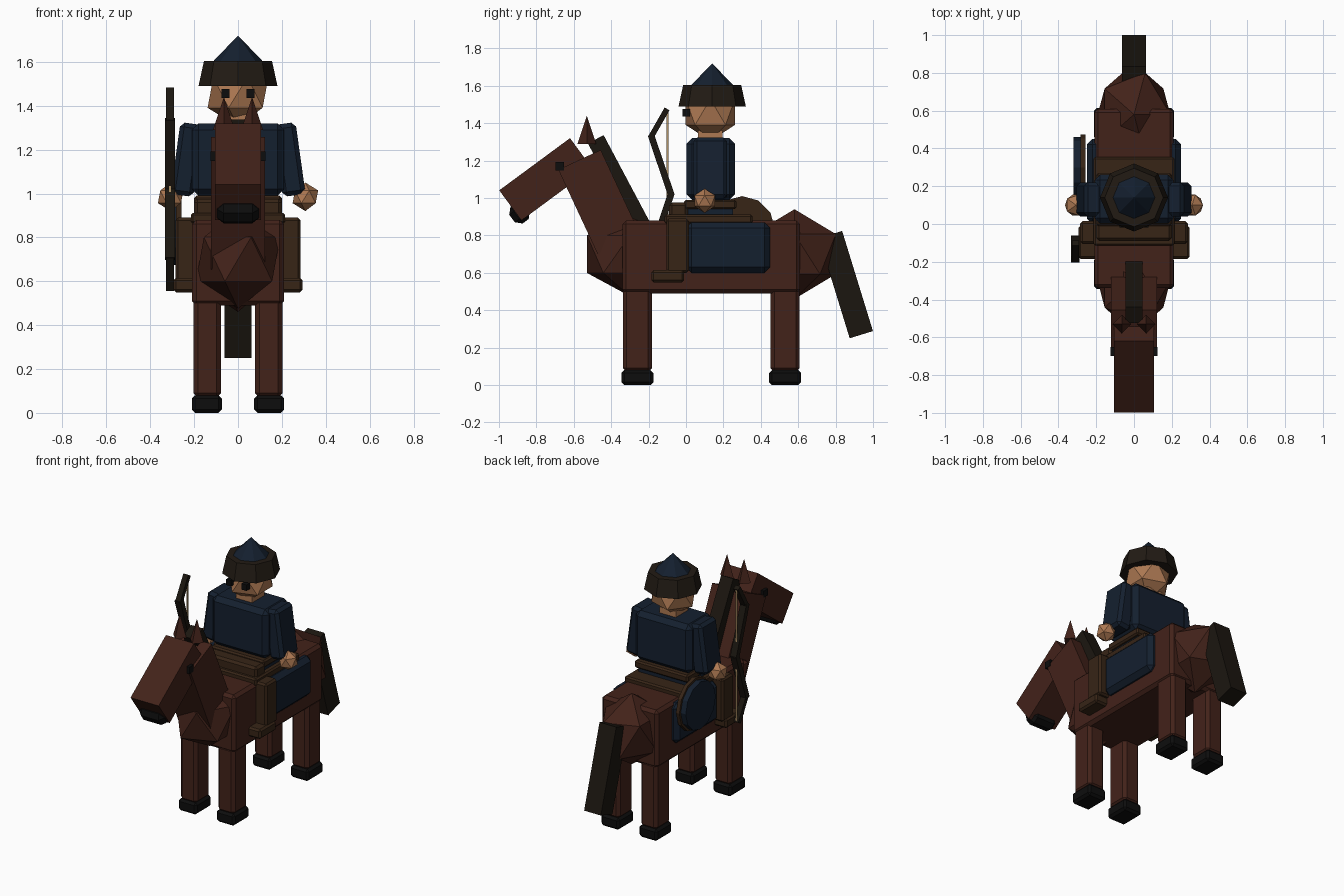
import bpy
from math import radians, atan2, hypot, pi
from mathutils import Vector

default = bpy.data.objects.get("Cube")
if default:
    bpy.data.objects.remove(default, do_unlink=True)


def material(name, rgb):
    mat = bpy.data.materials.new(name)
    mat.use_nodes = True
    color = (*rgb, 1)
    mat.diffuse_color = color
    node = mat.node_tree.nodes["Principled BSDF"]
    node.inputs["Base Color"].default_value = color
    node.inputs["Roughness"].default_value = 0.9
    return mat


COAT = material("coat", (0.055, 0.016, 0.010))
DARK = material("dark_hair", (0.011, 0.008, 0.005))
LEATHER = material("leather", (0.038, 0.018, 0.008))
CLOTH = material("cloth", (0.007, 0.014, 0.028))
SKIN = material("skin", (0.42, 0.19, 0.085))
FUR = material("fur", (0.016, 0.011, 0.007))
BLACK = material("black", (0.004, 0.004, 0.004))
CORD = material("cord", (0.45, 0.30, 0.14))


def finish(name, mat, size=(1, 1, 1), rot=(0, 0, 0), bevel=0):
    ob = bpy.context.object
    ob.name = name
    ob.scale = size
    ob.rotation_euler = [radians(a) for a in rot]
    bpy.ops.object.transform_apply(location=False, rotation=False, scale=True)
    ob.data.materials.append(mat)
    if bevel:
        mod = ob.modifiers.new("Bevel", 'BEVEL')
        mod.width = bevel
        mod.segments = 1
    return ob


def box(name, mat, center, size, rot=(0, 0, 0), bevel=0):
    bpy.ops.mesh.primitive_cube_add(size=1, location=center)
    return finish(name, mat, size, rot, bevel)


def ball(name, mat, center, radii):
    bpy.ops.mesh.primitive_ico_sphere_add(subdivisions=1, radius=1, location=center)
    return finish(name, mat, radii)


def cone(name, mat, center, r1, r2, depth, sides, rot=(0, 0, 0)):
    bpy.ops.mesh.primitive_cone_add(vertices=sides, radius1=r1, radius2=r2,
                                    depth=depth, location=center)
    return finish(name, mat, rot=rot)


def limb(name, mat, x, a, b, width, thick):
    # Box running between two (y, z) points
    dy, dz = b[0] - a[0], b[1] - a[1]
    center = (x, (a[0] + b[0]) / 2, (a[1] + b[1]) / 2)
    ob = box(name, mat, center, (width, thick, hypot(dy, dz) + thick / 2))
    ob.rotation_euler.x = atan2(-dy, dz)
    return ob


# Horse trunk, neck and head
box("horse_body", COAT, (0, 0.135, 0.685), (0.42, 0.95, 0.39), bevel=0.02)
ball("horse_chest", COAT, (0, -0.3, 0.7), (0.215, 0.27, 0.225))
ball("horse_rump", COAT, (0, 0.58, 0.7), (0.215, 0.26, 0.24))
box("horse_neck", COAT, (0, -0.453, 0.955), (0.245, 0.25, 0.55), (25, 0, 0))
box("horse_head", COAT, (0, -0.75, 1.10), (0.21, 0.47, 0.2), (36.4, 0, 0))
box("muzzle", BLACK, (0, -0.89, 0.92), (0.19, 0.1, 0.11), (36.4, 0, 0), 0.03)
box("mane", DARK, (0, -0.358, 1.08), (0.09, 0.095, 0.53), (28, 0, 0))
box("tail", DARK, (0, 0.855, 0.537), (0.125, 0.13, 0.56), (17.1, 0, 0))

# Saddle and rider trunk
box("saddle", LEATHER, (0, 0.12, 0.887), (0.43, 0.47, 0.05), bevel=0.01)
box("pommel", LEATHER, (0, -0.04, 0.935), (0.4, 0.1, 0.08), bevel=0.015)
box("hips", CLOTH, (0, 0.13, 0.93), (0.36, 0.24, 0.1))
box("belt", LEATHER, (0, 0.13, 0.965), (0.40, 0.28, 0.05), bevel=0.01)
box("torso", CLOTH, (0, 0.132, 1.155), (0.42, 0.26, 0.33), bevel=0.03)
box("rider_neck", SKIN, (0, 0.13, 1.33), (0.12, 0.13, 0.06))
ball("rider_head", SKIN, (0, 0.13, 1.46), (0.155, 0.155, 0.155))

# Hat: fur brim and pointed crown
cone("hat_brim", FUR, (0, 0.14, 1.547), 0.18, 0.155, 0.115, 8)
cone("hat_crown", CLOTH, (0, 0.14, 1.655), 0.125, 0, 0.13, 8)

# Paired parts
for side, label in ((1, "left"), (-1, "right")):
    for y, end in ((-0.26, "front"), (0.53, "rear")):
        box(f"{end}_{label}_leg", COAT, (0.14 * side, y, 0.295),
            (0.125, 0.155, 0.45), bevel=0.02)
        box(f"{end}_{label}_hoof", BLACK, (0.142 * side, y, 0.04),
            (0.137, 0.17, 0.08), bevel=0.015)
    box(f"{label}_horse_eye", BLACK, (0.11 * side, -0.675, 1.17), (0.03, 0.045, 0.045))
    cone(f"{label}_horse_ear", COAT, (0.064 * side, -0.53, 1.365), 0.05, 0, 0.15, 4)
    box(f"{label}_thigh", CLOTH, (0.175 * side, 0.225, 0.735),
        (0.15, 0.45, 0.27), bevel=0.03)
    box(f"{label}_boot", LEATHER, (0.235 * side, -0.045, 0.745),
        (0.10, 0.12, 0.29), bevel=0.012)
    box(f"{label}_foot", LEATHER, (0.245 * side, -0.097, 0.582),
        (0.1, 0.175, 0.065), bevel=0.012)
    box(f"{label}_arm", CLOTH, (0.233 * side, 0.13, 1.155),
        (0.105, 0.18, 0.33), (0, -8 * side, 0), 0.02)
    ball(f"{label}_hand", SKIN, (0.307 * side, 0.1, 0.985), (0.065,) * 3)
    box(f"{label}_eye", BLACK, (0.057 * side, 0.002, 1.456), (0.037, 0.04, 0.04))

# Round shield on the right flank
cone("shield_back", LEATHER, (-0.27, 0.3, 0.835), 0.175, 0.175, 0.025, 12, (0, 90, 0))
cone("shield_face", CLOTH, (-0.3, 0.3, 0.835), 0.16, 0.16, 0.04, 12, (0, 90, 0))

# Recurve bow with string, mirrored about the grip
for up, label in ((1, "upper"), (-1, "lower")):
    grip, bend, tip = [(y, 1.02 + up * h) for y, h in
                       ((-0.08, 0), (-0.185, 0.31), (-0.105, 0.45))]
    limb(f"{label}_bow_limb", DARK, -0.31, grip, bend, 0.045, 0.035)
    limb(f"{label}_bow_tip", DARK, -0.31, bend, tip, 0.037, 0.03)
limb("bow_string", CORD, -0.31, (-0.098, 0.58), (-0.098, 1.46), 0.01, 0.01)
